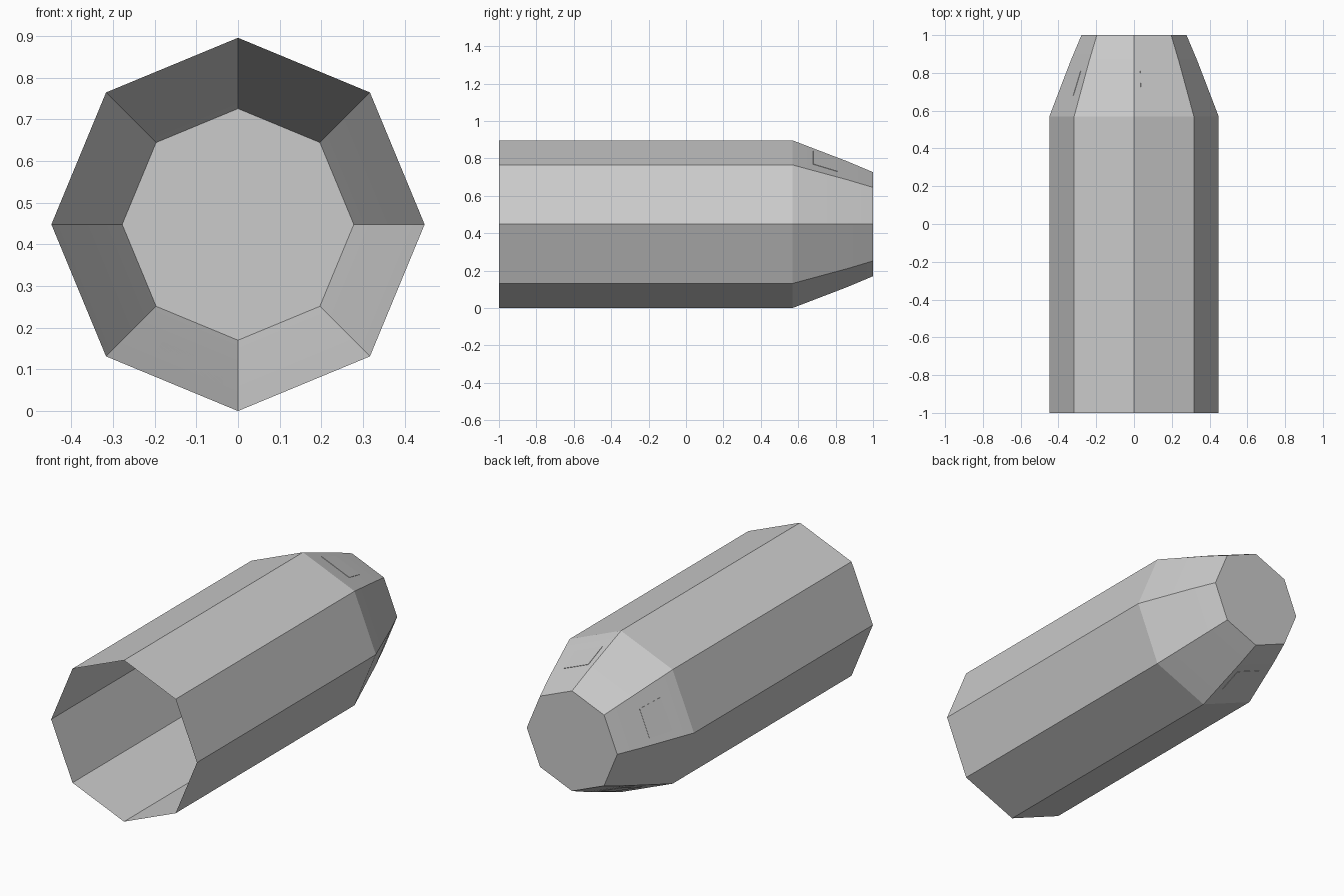
import bpy, bmesh, math
from mathutils import Vector

SIDES = 8
AXIS_Z = 0.448

cube = bpy.data.objects.get("Cube")
if cube:
    bpy.data.objects.remove(cube, do_unlink=True)

grey = bpy.data.materials.new("plain grey")
grey.use_nodes = True
colour = (0.6, 0.6, 0.6, 1)
grey.diffuse_color = colour
grey.node_tree.nodes["Principled BSDF"].inputs["Base Color"].default_value = colour


def point(radius, y, corner):
    """Point on an octagon ring around the y axis."""
    a = math.tau * corner / SIDES
    return Vector((radius * math.cos(a), y, AXIS_Z + radius * math.sin(a)))


def finish(name, bm, smooth=False):
    mesh = bpy.data.meshes.new(name)
    bm.to_mesh(mesh)
    bm.free()
    mesh.materials.append(grey)
    obj = bpy.data.objects.new(name, mesh)
    bpy.context.collection.objects.link(obj)
    if smooth:
        bpy.ops.object.select_all(action="DESELECT")
        obj.select_set(True)
        bpy.context.view_layer.objects.active = obj
        bpy.ops.object.shade_smooth_by_angle(angle=math.radians(30))
    return obj


def shell(name, profile, capped=False, smooth=False):
    """Loft octagon rings along y; profile holds (radius, y) pairs."""
    bm = bmesh.new()
    rings = [[bm.verts.new(point(r, y, i)) for i in range(SIDES)] for r, y in profile]
    for a, b in zip(rings, rings[1:]):
        for i in range(SIDES):
            j = (i + 1) % SIDES
            bm.faces.new((a[i], b[i], b[j], a[j]))
    if capped:
        bm.faces.new(rings[-1][::-1])
    return finish(name, bm, smooth)


# Open tube and capped tapering nose
NOSE = [(0.448, 0.57), (0.335, 0.865), (0.278, 1.0)]
shell("tube_body", [(0.448, -1.0), NOSE[0]])
shell("tapered_nose", NOSE, capped=True, smooth=True)


# Thin panels lying on three of the nose facets
def nose_point(side, t, y):
    (r0, y0), (r1, y1) = NOSE[:2]
    r = r0 + (r1 - r0) * (y - y0) / (y1 - y0)
    return point(r, y, side).lerp(point(r, y, side + 1), t)


for side, name in ((1, "upper"), (3, "side"), (5, "lower")):
    bm = bmesh.new()
    spots = ((0.28, 0.68), (0.28, 0.81), (0.87, 0.81), (0.87, 0.68))
    face = bm.faces.new([bm.verts.new(nose_point(side, t, y)) for t, y in spots])
    face.normal_update()
    lift = face.normal * 0.002
    extruded = bmesh.ops.extrude_face_region(bm, geom=[face])["geom"]
    bmesh.ops.translate(bm, vec=lift, verts=[v for v in extruded if isinstance(v, bmesh.types.BMVert)])
    bmesh.ops.recalc_face_normals(bm, faces=bm.faces)
    finish(name + "_nose_panel", bm)
